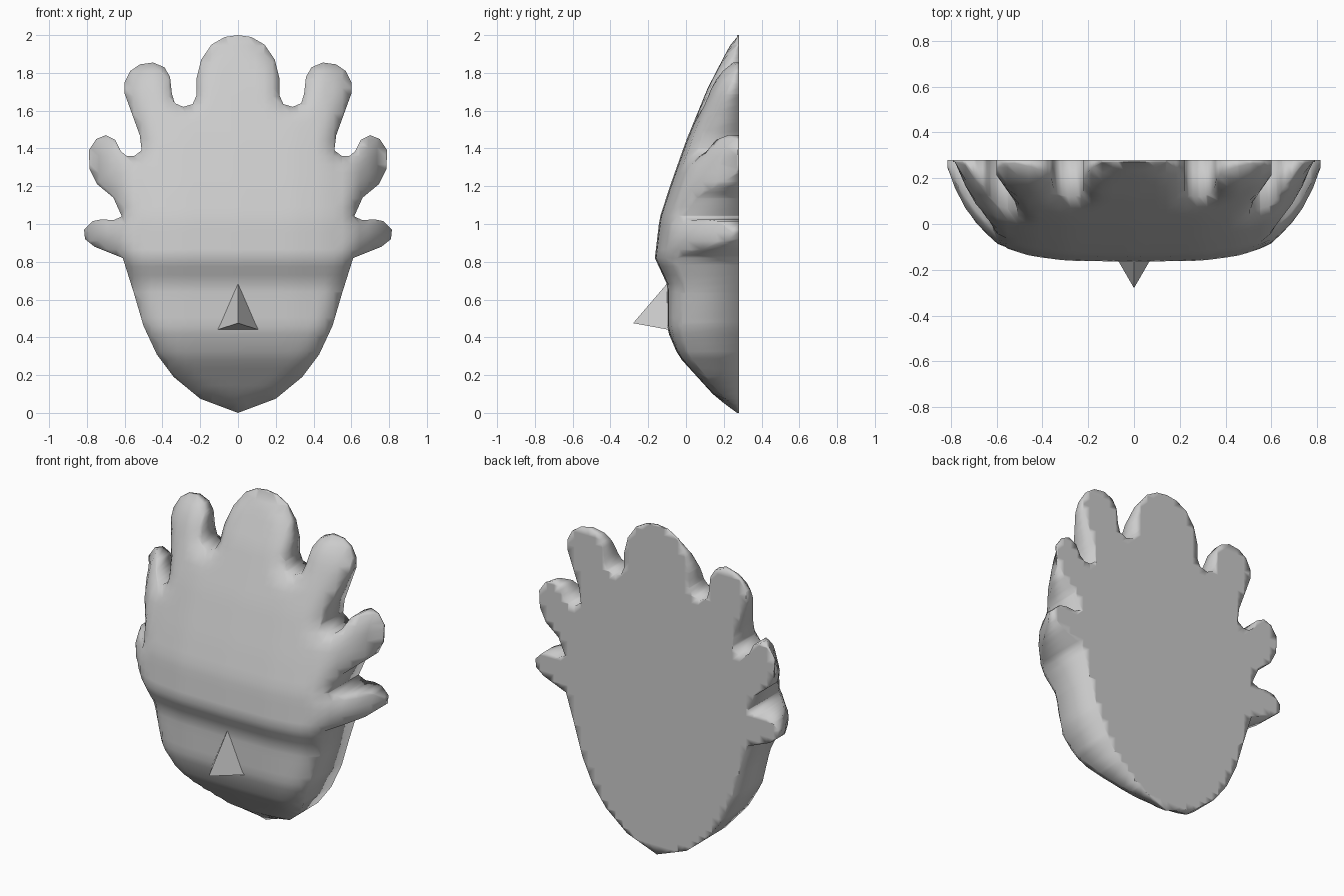
import bpy, bmesh
from mathutils import Vector
from mathutils.geometry import intersect_point_line

if "Cube" in bpy.data.objects:
    bpy.data.objects.remove(bpy.data.objects["Cube"])

BACK = 0.28

# Right half of the outline (x, z), from chin to crown
HALF = [(0, 0), (.2, .075), (.34, .19), (.43, .31), (.5, .46), (.55, .63), (.61, .82),
        (.76, .88), (.81, .92), (.815, .97), (.77, 1.015), (.72, 1.025), (.66, 1.02), (.615, 1.04),
        (.66, 1.14), (.745, 1.21), (.785, 1.29), (.79, 1.39), (.75, 1.45), (.7, 1.47),
        (.65, 1.445), (.62, 1.385), (.59, 1.36), (.55, 1.36), (.51, 1.39), (.52, 1.47),
        (.56, 1.58), (.6, 1.69), (.6, 1.75), (.57, 1.81), (.52, 1.845), (.45, 1.855),
        (.39, 1.83), (.36, 1.78), (.35, 1.69), (.335, 1.64), (.29, 1.62), (.24, 1.635),
        (.22, 1.68), (.22, 1.77), (.195, 1.87), (.14, 1.95), (.07, 1.99), (0, 2)]
# Front depth along the height, and how far it falls back toward the sides
PROFILE = [(0, .265), (.08, .16), (.3, -.04), (.44, -.1), (.68, -.1), (.82, -.165),
           (1.03, -.14), (1.2, -.085), (1.44, 0), (1.72, .115), (2, .26)]
SIDE = [(0, 0), (.3, .005), (.45, .025), (.6, .07), (.68, .145), (.75, .235), (.815, .355)]


def lerp(table, t):
    for (a, u), (b, v) in zip(table, table[1:]):
        if t <= b:
            return u + (v - u) * max(0, t - a) / (b - a)
    return table[-1][1]


outline = HALF + [(-x, z) for x, z in HALF[-2:0:-1]]
loop = [Vector((x, 0, z)) for x, z in outline]
edges = list(zip(loop, loop[1:] + loop[:1]))


def edge_distance(p):
    best = 9
    for a, b in edges:
        q, t = intersect_point_line(p, a, b)
        best = min(best, (p - (a if t < 0 else b if t > 1 else q)).length)
    return best


def front_depth(p):
    rounding = .04 * max(0, 1 - edge_distance(p) / .07) ** 2
    return min(lerp(PROFILE, p.z) + lerp(SIDE, abs(p.x)) + rounding, .27)


grey = bpy.data.materials.new("grey")
grey.diffuse_color = (.6, .6, .6, 1)
grey.use_nodes = True
grey.node_tree.nodes["Principled BSDF"].inputs["Base Color"].default_value = grey.diffuse_color


def add_object(name, bm):
    bmesh.ops.recalc_face_normals(bm, faces=bm.faces)
    mesh = bpy.data.meshes.new(name)
    bm.to_mesh(mesh)
    bm.free()
    mesh.materials.append(grey)
    ob = bpy.data.objects.new(name, mesh)
    bpy.context.collection.objects.link(ob)
    return ob


def cut(bm, co, no):
    bmesh.ops.bisect_plane(bm, geom=bm.verts[:] + bm.edges[:] + bm.faces[:],
                           dist=1e-5, plane_co=co, plane_no=no)


# Lobed body: filled outline, gridded, thickened to a flat back
bm = bmesh.new()
bm.faces.new([bm.verts.new(p) for p in loop])
for i in range(1, 45):
    cut(bm, (0, 0, i * .045 + .01), (0, 0, 1))
for i in range(-17, 18):
    cut(bm, (i * .046, 0, 0), (1, 0, 0))
front = bm.verts[:]
ext = bmesh.ops.extrude_face_region(bm, geom=bm.faces[:], use_keep_orig=True)
back = {v for v in ext["geom"] if isinstance(v, bmesh.types.BMVert)}
for v in bm.verts:
    v.co.y = BACK if v in back else front_depth(Vector((v.co.x, 0, v.co.z)))
body = add_object("lobed_body", bm)
body.data.shade_smooth()

# Pointed nose
bm = bmesh.new()
tip, top, right, left = [bm.verts.new(c) for c in
                         [(0, -.28, .475), (0, -.1, .685), (.11, -.09, .44), (-.11, -.09, .44)]]
for f in [(tip, top, left), (tip, right, top), (tip, left, right), (top, right, left)]:
    bm.faces.new(f)
add_object("nose", bm)
